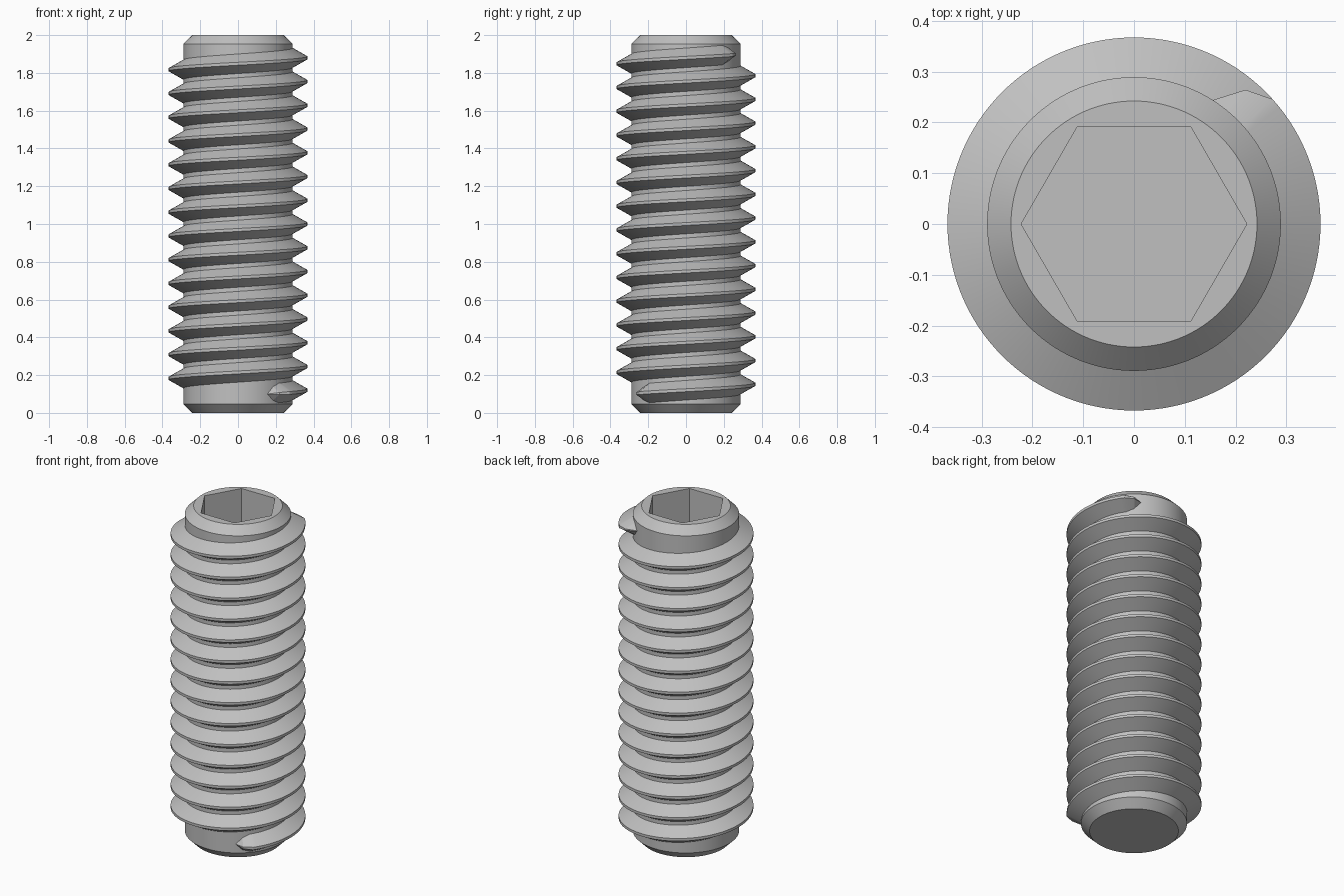
import bpy, bmesh
from math import cos, sin, pi, radians

cube = bpy.data.objects.get("Cube")
if cube:
    bpy.data.objects.remove(cube)

SEGMENTS = 120
ROOT, CREST = 0.289, 0.367
PITCH, TURNS, FIRST_Z = 0.1257, 14, 0.12

steel = bpy.data.materials.new("grey steel")
steel.use_nodes = True
steel.diffuse_color = (0.53, 0.53, 0.53, 1)
steel.node_tree.nodes["Principled BSDF"].inputs["Base Color"].default_value = (0.53, 0.53, 0.53, 1)


def finish(bm, name):
    bmesh.ops.remove_doubles(bm, verts=bm.verts, dist=1e-5)
    bmesh.ops.recalc_face_normals(bm, faces=bm.faces)
    mesh = bpy.data.meshes.new(name)
    bm.to_mesh(mesh)
    bm.free()
    mesh.materials.append(steel)
    obj = bpy.data.objects.new(name, mesh)
    bpy.context.collection.objects.link(obj)
    bpy.ops.object.select_all(action='DESELECT')
    obj.select_set(True)
    bpy.context.view_layer.objects.active = obj
    bpy.ops.object.shade_smooth_by_angle(angle=radians(25))


def ring(bm, radius, z, count):
    return [bm.verts.new((radius * cos(2 * pi * i / count), radius * sin(2 * pi * i / count), z))
            for i in range(count)]


def skin(bm, lower, upper):
    n = len(lower)
    for i in range(n):
        j = (i + 1) % n
        bm.faces.new((lower[i], lower[j], upper[j], upper[i]))


# Chamfered core with a hexagonal socket in its top
bm = bmesh.new()
profile = [(0.242, 0), (ROOT, 0.047), (ROOT, 1.953), (0.242, 2)]
rings = [ring(bm, r, z, SEGMENTS) for r, z in profile]
for a, b in zip(rings, rings[1:]):
    skin(bm, a, b)
bm.faces.new(rings[0])
hex_top, hex_floor = ring(bm, 0.222, 2, 6), ring(bm, 0.222, 1.58, 6)
skin(bm, hex_top, hex_floor)
bm.faces.new(hex_floor)
per_side = SEGMENTS // 6
for side in range(6):
    arc = [rings[-1][(side * per_side + k) % SEGMENTS] for k in range(per_side + 1)]
    bm.faces.new(arc + [hex_top[(side + 1) % 6], hex_top[side]])
finish(bm, "socket_core")

# Helical ridge: full section along the turns, closing to a point at both ends
bm = bmesh.new()
base, tip = PITCH * 5 / 12, PITCH / 16
section = [(0, -base), (0, base), (1, tip), (1, -tip)]
step = 360 // SEGMENTS
stations = [(-57.7, 0), (-50.3, 0.7)]
stations += [(a, 1) for a in range(-42, 360 * TURNS + 43, step)]
stations += [(360 * TURNS + 50.3, 0.7), (360 * TURNS + 57.7, 0)]
previous = None
for angle, scale in stations:
    t, loop = radians(angle), []
    for out, dz in section:
        r = ROOT - 0.001 + (CREST - ROOT + 0.001) * out * scale
        loop.append(bm.verts.new((r * cos(t), r * sin(t), FIRST_Z + PITCH * angle / 360 + dz * scale)))
    if previous:
        skin(bm, previous, loop)
    previous = loop
finish(bm, "screw_thread")
